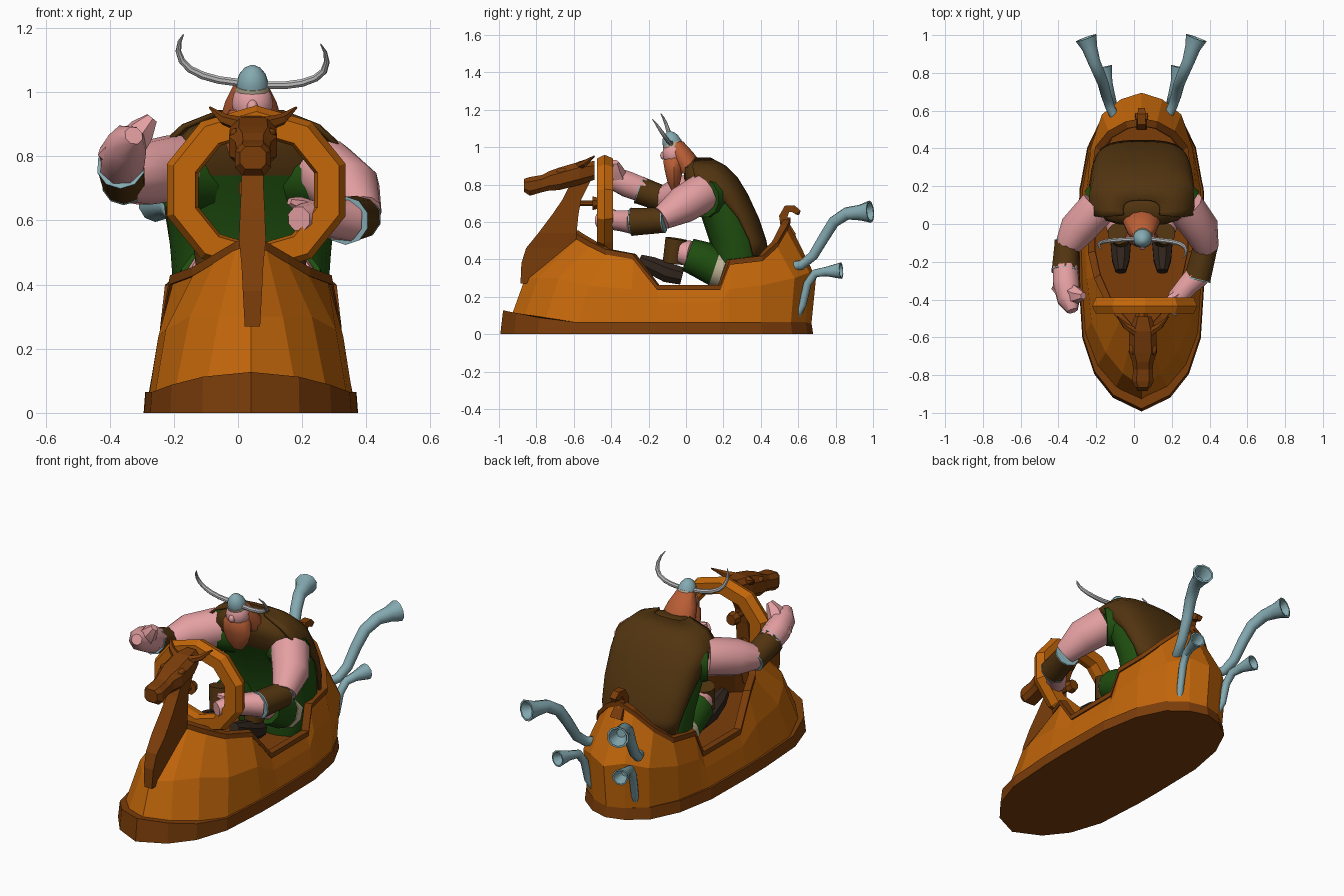
import bpy, bmesh, math
from mathutils import Vector as V

if "Cube" in bpy.data.objects:
    bpy.data.objects.remove(bpy.data.objects["Cube"])

CX = 0.04          # centre line of the boat and rider
COL = {
    "orange wood": (0.55, 0.135, 0.003), "dark wood": (0.2, 0.047, 0.003),
    "brown hide": (0.085, 0.035, 0.005), "green cloth": (0.014, 0.078, 0.005),
    "skin": (0.78, 0.35, 0.36), "red hair": (0.48, 0.11, 0.035),
    "blue steel": (0.23, 0.4, 0.44), "horn grey": (0.5, 0.5, 0.5),
    "black leather": (0.03, 0.018, 0.012), "cream fur": (0.55, 0.47, 0.32)}
MATS = {}
for n, c in COL.items():
    MATS[n] = bpy.data.materials.new(n)
    MATS[n].diffuse_color = (*c, 1)


def finish(name, bm, mats, smooth=None):
    bmesh.ops.recalc_face_normals(bm, faces=bm.faces)
    me = bpy.data.meshes.new(name)
    bm.to_mesh(me)
    bm.free()
    for m in mats:
        me.materials.append(MATS[m])
    if smooth:
        me.shade_smooth()
        me.set_sharp_from_angle(angle=math.radians(smooth))
    ob = bpy.data.objects.new(name, me)
    bpy.context.collection.objects.link(ob)
    return ob


def loft(name, rings, mats, closed=True, cap=True, wrap=False, smooth=None, rule=None):
    """Skin a list of rings; rule(face centre, band) picks the material index."""
    bm = bmesh.new()
    vs = [[bm.verts.new(p) for p in r] for r in rings]
    n = len(rings[0])
    for i in range(len(rings) if wrap else len(rings) - 1):
        a, b = vs[i], vs[(i + 1) % len(rings)]
        for j in range(n if closed else n - 1):
            k = (j + 1) % n
            f = bm.faces.new((a[j], a[k], b[k], b[j]))
            if rule:
                f.material_index = rule(f.calc_center_median(), i)
    if cap and closed and not wrap:
        for i, r in ((-1, vs[0]), (len(rings), vs[-1])):
            f = bm.faces.new(r)
            if rule:
                f.material_index = rule(f.calc_center_median(), i)
    return finish(name, bm, mats, smooth)


def tube(name, pts, radii, mat, n=8, smooth=40, hollow=False, flat=1.0):
    """Round sweep along points with a radius at each; hollow opens the end."""
    pts = [V(p) for p in pts]
    rings, u = [], None
    for i, p in enumerate(pts):
        t = (pts[min(i + 1, len(pts) - 1)] - pts[max(i - 1, 0)]).normalized()
        if u is None:
            u = t.cross(V((0, 0, 1)) if abs(t.z) < 0.9 else V((0, 1, 0)))
        u = (u - t * u.dot(t)).normalized()
        w = t.cross(u)
        rings.append([p + radii[i] * (u * math.cos(a) + w * math.sin(a) * flat)
                      for a in [2 * math.pi * (k + .5) / n for k in range(n)]])
    if hollow:
        e, last = pts[-1], rings[-1]
        rings += [[e + (q - e) * .82 for q in last], [e - t * .07 + (q - e) * .4 for q in last]]
    return loft(name, rings, [mat], smooth=smooth)


def oval(z, yc, rx, ry, n=16, a0=0, a1=360, p=.75):
    """Boxy horizontal oval, or an open arc of one."""
    full = a1 - a0 == 360
    out = []
    for k in range(n):
        a = math.radians(a0 + (a1 - a0) * k / (n if full else n - 1))
        c, s = math.cos(a), math.sin(a)
        out.append(V((CX + rx * math.copysign(abs(c) ** p, c), yc + ry * math.copysign(abs(s) ** p, s), z)))
    return out


def ball(name, loc, size, mat, seg=14):
    bm = bmesh.new()
    bmesh.ops.create_uvsphere(bm, u_segments=seg, v_segments=8, radius=1)
    for v in bm.verts:
        v.co = V((v.co.x * size[0], v.co.y * size[1], v.co.z * size[2])) + V(loc)
    return finish(name, bm, [mat], 60)


# Hull: half stations bow to stern (bottom xy, middle xyz, rim xyz)
S = [((0, -.95), (0, -.86, .3), (0, -.6, .54)),
     ((.145, -.88), (.1, -.79, .3), (.045, -.57, .52)),
     ((.24, -.76), (.19, -.68, .3), (.11, -.5, .48)),
     ((.3, -.58), (.265, -.52, .26), (.175, -.42, .44)),
     ((.318, -.3), (.288, -.29, .24), (.24, -.28, .415)),
     ((.32, -.15), (.296, -.15, .17), (.27, -.15, .25)),
     ((.315, .18), (.292, .18, .17), (.27, .18, .25)),
     ((.305, .23), (.285, .23, .24), (.255, .23, .385)),
     ((.275, .4), (.27, .4, .26), (.235, .4, .405)),
     ((.2, .56), (.21, .58, .3), (.17, .48, .48)),
     ((.1, .64), (.11, .66, .33), (.08, .53, .57)),
     ((0, .67), (0, .695, .3), (0, .545, .61))]


def around(half):
    """Mirror a half outline into a closed ring on the centre line."""
    return [V((CX + x, y, z)) for x, y, z in half] + [V((CX - x, y, z)) for x, y, z in half[-2:0:-1]]


bottom = around([(*b, .05) for b, m, r in S])
middle = around([m for b, m, r in S])
rim = around([r for b, m, r in S])
inner = around([(r[0] * .9, r[1] * .95, r[2]) for b, m, r in S])
floor = around([(m[0] * .85, m[1] * .8, .2) for b, m, r in S])
loft("hull", [bottom, middle, rim, inner, floor], ["orange wood", "dark wood"],
     rule=lambda c, i: int(i >= 2))
base = [(b[0] * 1.045, b[1] * (1.045 if b[1] < 0 else 1.015)) for b, m, r in S]
loft("base_skirt", [around([(x, y, 0) for x, y in base]),
                    around([(x * .985, y * .985, .065 + .2 * max(0, -y - .68)) for x, y in base])], ["dark wood"])

# Rim trim: rectangular section swept round the rim
trim = []
up = V((0, 0, .014))
for p in rim:
    d = V((p.x - CX, p.y * .5, 0)).normalized()
    trim.append([p + d * .014 - up, p + d * .014 + up, p - d * .025 + up, p - d * .025 - up])
loft("rim_trim", trim, ["dark wood"], wrap=True)

# Figurehead: neck, head and horns
loft("figurehead_neck", [[V((CX + s * w + .005, y, z)) for s, y in ((-1, a), (1, a), (1, b), (-1, b))]
     for z, a, b, w in ((.27, -.885, -.62, .024), (.38, -.88, -.6, .03), (.46, -.855, -.59, .034), (.54, -.79, -.585, .042),
                        (.64, -.715, -.575, .038), (.72, -.66, -.56, .034), (.78, -.63, -.53, .034),
                        (.86, -.57, -.49, .034))], ["dark wood"])


def octo(y, z, w, h):
    return [V((CX + .007 + w * a, y, z + h * b)) for a, b in
            ((-1, -.5), (-.6, -1), (.6, -1), (1, -.5), (1, .5), (.6, 1), (-.6, 1), (-1, .5))]


loft("figurehead_head", [octo(*q) for q in (
    (-.865, .795, .04, .035), (-.835, .79, .056, .05), (-.77, .805, .052, .046), (-.73, .82, .056, .052),
    (-.68, .83, .075, .06), (-.57, .86, .072, .062), (-.49, .875, .045, .05))], ["dark wood"])
for s in (-1, 1):
    x = CX + .007
    tube("figurehead_horn", [(x + s * .04, -.57, .9), (x + s * .09, -.54, .915), (x + s * .135, -.49, .952)],
         [.024, .018, .004], "dark wood", 6, None)
    ball("figurehead_eye_ridge", (x + s * .055, -.66, .87), (.02, .035, .018), "dark wood", 6)

# Steering wheel: ten-sided ring with hub and shaft
wheel = []
for k in range(10):
    a = math.radians(18 + 36 * k)
    wheel.append([V((.057 + r * math.cos(a), y, .695 + r * .9 * math.sin(a)))
                  for r, y in ((.272, -.475), (.293, -.435), (.272, -.39), (.2, -.39), (.19, -.435), (.2, -.475))])
loft("steering_wheel", wheel, ["orange wood"], wrap=True)
tube("wheel_shaft", [(CX, -.6, .7), (CX, -.47, .7)], [.015, .015], "dark wood", 8)
tube("wheel_hub", [(CX, -.5, .7), (CX, -.465, .7)], [.04, .03], "dark wood", 8)

# Curled stern post
tail = [(.56, .52), (.53, .58), (.52, .63), (.54, .67), (.575, .67), (.6, .65), (.595, .64)]
tube("stern_curl", [(CX, y, z) for y, z in tail], [.05, .04, .035, .032, .03, .026, .016], "dark wood", 4, None, flat=.9)

# Flared exhaust pipes
for s in (-1, 1):
    tube("upper_pipe", [(CX + s * x - .002, y, z) for x, y, z in (
        (.13, .55, .36), (.165, .62, .37), (.185, .68, .42), (.2, .74, .52), (.22, .79, .6),
        (.25, .86, .645), (.272, .93, .65), (.292, .985, .655))],
        [.026, .026, .028, .03, .032, .034, .042, .06], "blue steel", 10, hollow=True)
    tube("lower_pipe", [(CX + s * x, y, z) for x, y, z in (
        (.13, .59, .09), (.15, .625, .16), (.155, .65, .27), (.165, .69, .325), (.18, .75, .335), (.2, .83, .34))],
        [.018, .02, .022, .023, .026, .045], "blue steel", 10, hollow=True)

# Rider torso with hide collar, and cape on the back
loft("torso", [oval(*q) for q in (
    (.2, .28, .2, .13), (.3, .28, .23, .135), (.36, .28, .24, .135), (.5, .26, .25, .135),
    (.65, .21, .265, .135), (.74, .165, .265, .135), (.83, .12, .25, .13), (.89, .09, .19, .1), (.935, .08, .09, .05))],
    ["green cloth", "brown hide"], smooth=50, rule=lambda c, i: int(c.z > .74))
cape = loft("cape", [oval(*q, 17, a, 180 - a, .7) for a, q in (
    (8, (.42, .33, .235, .115)), (8, (.5, .31, .25, .12)), (5, (.62, .255, .268, .135)), (0, (.75, .17, .28, .16)),
    (-15, (.84, .11, .28, .165)), (-15, (.9, .085, .215, .13)), (-15, (.945, .07, .1, .06)))],
    ["brown hide"], closed=False, smooth=50)
cape.modifiers.new("thick", "SOLIDIFY").thickness = .015

# Head, hair, beard, helmet and horns
ball("face", (CX + .005, -.065, .965), (.066, .062, .07), "skin")
ball("nose", (CX + .005, -.12, .955), (.018, .018, .022), "skin", 8)
loft("hair", [oval(z, y, r, q, 12, p=1) for z, y, r, q in (
    (.86, .03, .1, .06), (.91, .01, .098, .075), (.97, -.025, .08, .065), (1.03, -.06, .05, .045))],
    ["red hair"], smooth=50)
loft("beard", [oval(z, y, r, q, 10, p=1) for z, y, r, q in (
    (.76, -.06, .03, .015), (.81, -.065, .07, .035), (.87, -.065, .088, .05), (.925, -.065, .08, .06),
    (.945, -.06, .065, .055))], ["red hair"], smooth=50)
tube("helmet", [(CX + .005, y, z) for y, z in ((-.07, 1.01), (-.078, 1.03), (-.085, 1.055), (-.09, 1.075), (-.092, 1.084))],
     [.051, .05, .042, .025, .006], "blue steel", 14, 60)
tube("helmet_band", [(CX + .005, -.064, .992), (CX + .005, -.075, 1.022)], [.054, .053], "cream fur", 14)
tube("left_horn", [(.0, -.08, 1.03), (-.06, -.083, 1.038), (-.11, -.087, 1.052), (-.15, -.091, 1.072), (-.175, -.098, 1.098),
                   (-.186, -.108, 1.128), (-.182, -.122, 1.158), (-.17, -.135, 1.18)],
     [.013, .013, .013, .012, .011, .009, .006, .002], "horn grey", 8)
tube("right_horn", [(.09, -.08, 1.022), (.15, -.087, 1.022), (.2, -.093, 1.029), (.242, -.104, 1.044), (.268, -.12, 1.066),
                    (.277, -.14, 1.095), (.272, -.16, 1.125), (.258, -.18, 1.15)],
     [.013, .013, .013, .012, .011, .009, .006, .002], "horn grey", 8)

# Arms: sleeve, bare upper arm, hide cuff with steel edge, hand
ARMS = {"raised": (((-.12, .15, .74), (-.2, .09, .74)), ((-.19, .09, .765), (-.3, -.03, .745), (-.36, -.13, .72)),
                   ((-.355, -.1, .715), (-.365, -.25, .77)),
                   ((-.365, -.23, .77), (-.36, -.31, .8), (-.345, -.4, .84), (-.325, -.46, .865)), (.07, .074, .064, .03)),
        "lower": (((.2, .15, .74), (.28, .09, .73)), ((.27, .09, .755), (.35, -.02, .69), (.385, -.13, .62)),
                  ((.378, -.12, .61), (.335, -.29, .6)),
                  ((.34, -.27, .6), (.28, -.33, .605), (.23, -.39, .61), (.19, -.47, .605)), (.07, .06, .056, .04))}
for side, (sleeve, arm, cuff, hand, hr) in ARMS.items():
    tube(side + "_sleeve", sleeve, [.12, .108], "green cloth", 12)
    tube(side + "_upper_arm", arm, [.105, .1, .065], "skin", 12)
    tube(side + "_cuff", cuff, [.068, .074], "brown hide", 10)
    a, b = V(cuff[0]), V(cuff[1])
    for k, r in ((-.03, .07), (.98, .076)):
        tube(side + "_cuff_edge", [a.lerp(b, k), a.lerp(b, k + .04)], [r, r], "blue steel", 10)
    tube(side + "_hand", hand, hr, "skin", 8, 50)
tube("raised_fingers", [(-.34, -.36, .83), (-.3, -.38, .88), (-.268, -.38, .92)], [.055, .045, .02], "skin", 6)
tube("raised_thumb", [(-.39, -.3, .79), (-.41, -.34, .81), (-.39, -.38, .84)], [.03, .028, .015], "skin", 6)
tube("lower_thumb", [(.24, -.37, .63), (.19, -.4, .65), (.16, -.42, .66)], [.03, .025, .012], "skin", 6)

# Legs: thigh with fur hem, knee, hide gaiter and boot
for s in (-1, 1):
    x = CX + s * .13
    tube("thigh", [(x, .17, .35), (x, .08, .4), (x, .01, .425)], [.1, .1, .09], "green cloth", 10)
    tube("fur_hem", [(x, .2, .345), (x, .155, .36)], [.104, .104], "cream fur", 10)
    tube("knee", [(x, .02, .43), (x - s * .01, -.03, .44)], [.07, .065], "skin", 10)
    tube("gaiter", [(x - s * .01, -.05, .51), (x - s * .02, -.07, .38)], [.06, .055], "brown hide", 10)
    tube("boot", [(x - s * .02, -.02, .31), (x - s * .02, -.1, .33), (x - s * .02, -.19, .37), (x - s * .02, -.25, .4)],
         [.05, .058, .05, .03], "black leather", 8)

for m in bpy.data.materials:
    if m.users and not m.is_grease_pencil:
        m.use_nodes = True
        m.node_tree.nodes["Principled BSDF"].inputs["Base Color"].default_value = m.diffuse_color
